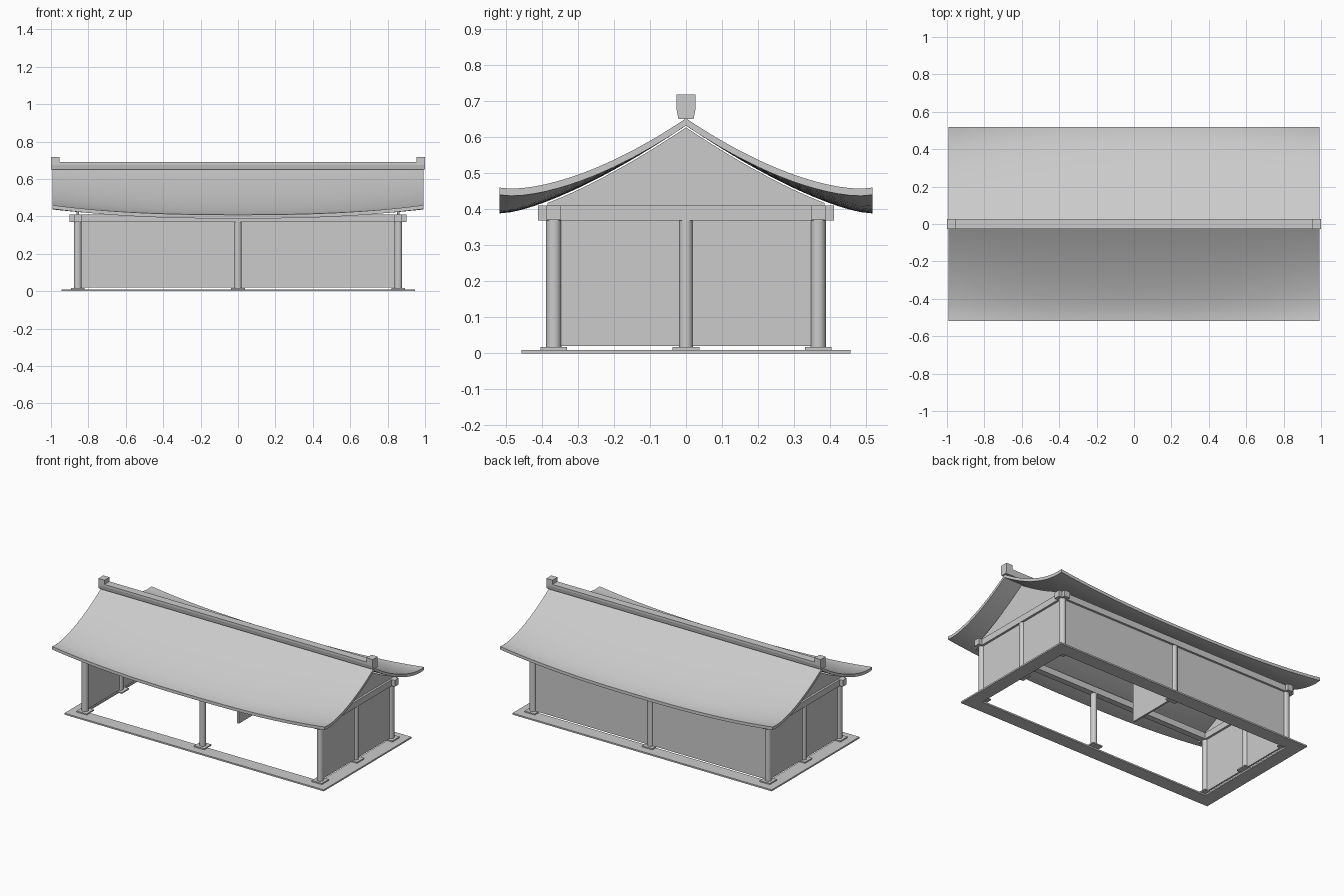
import bpy, bmesh, math

if "Cube" in bpy.data.objects:
    bpy.data.objects.remove(bpy.data.objects["Cube"])

mat = bpy.data.materials.new("light_grey")
mat.diffuse_color = (0.6, 0.6, 0.6, 1)
mat.use_nodes = True
mat.node_tree.nodes["Principled BSDF"].inputs["Base Color"].default_value = mat.diffuse_color


def finish(name, bm, smooth=False):
    bmesh.ops.recalc_face_normals(bm, faces=bm.faces)
    me = bpy.data.meshes.new(name)
    bm.to_mesh(me)
    bm.free()
    me.materials.append(mat)
    ob = bpy.data.objects.new(name, me)
    bpy.context.collection.objects.link(ob)
    if smooth:
        bpy.ops.object.select_all(action='DESELECT')
        ob.select_set(True)
        bpy.context.view_layer.objects.active = ob
        bpy.ops.object.shade_smooth_by_angle(angle=math.radians(30))
    return ob


def box(name, x0, x1, y0, y1, z0, z1):
    bm = bmesh.new()
    bmesh.ops.create_cube(bm, size=1)
    for v in bm.verts:
        v.co = (x1 if v.co.x > 0 else x0, y1 if v.co.y > 0 else y0,
                z1 if v.co.z > 0 else z0)
    return finish(name, bm)


def prism(name, profile, x0, x1):
    """Extrude a y-z outline along x."""
    bm = bmesh.new()
    a = [bm.verts.new((x0, y, z)) for y, z in profile]
    f = bm.faces.new(a)
    r = bmesh.ops.extrude_face_region(bm, geom=[f], use_keep_orig=True)
    for v in r["geom"]:
        if isinstance(v, bmesh.types.BMVert):
            v.co.x = x1
    return finish(name, bm)


CX, CY = 0.857, 0.367     # column grid
THICK = 0.02              # roof thickness
EAVE, RX = 0.518, 0.993   # roof half sizes


def roof_z(x, y):
    y = abs(y)
    end = 0.457 + 0.195 * abs(1 - y / 0.48) ** 1.65
    return end - 0.052 * (y / 0.52) ** 2 * (1 - abs(x / RX) ** 2.5)


# ground ring
box("ground_strip_front", -0.945, 0.945, -0.457, -0.367, 0, 0.01)
box("ground_strip_back", -0.945, 0.945, 0.367, 0.457, 0, 0.01)
for side, s in (("left", -1), ("right", 1)):
    xs = sorted((s * 0.945, s * 0.855))
    box("ground_strip_" + side, *xs, -0.367, 0.367, 0, 0.01)

# columns on square footings, none in the middle of the room
for ix, nx in ((-1, "left"), (0, "middle"), (1, "right")):
    for iy, ny in ((-1, "front"), (0, "centre"), (1, "back")):
        if ix == 0 and iy == 0:
            continue
        x, y = ix * CX, iy * CY
        box(f"footing_{ny}_{nx}", x - .037, x + .037, y - .037, y + .037, 0.01, 0.018)
        bm = bmesh.new()
        r = 0.021 if ix and iy else 0.019
        bmesh.ops.create_cone(bm, cap_ends=True, segments=20, radius1=r, radius2=r, depth=0.357)
        bmesh.ops.translate(bm, verts=bm.verts, vec=(x, y, 0.1965))
        finish(f"column_{ny}_{nx}", bm, True)

# crossing beams on top of the columns
for n, s in (("front", -1), ("back", 1)):
    box("beam_" + n, -0.9, 0.9, s * CY - 0.02, s * CY + 0.02, 0.37, 0.411)
for n, s in (("left", -1), ("right", 1)):
    box("beam_" + n, s * CX - 0.02, s * CX + 0.02, -0.41, 0.41, 0.369, 0.41)

# walls: back, both ends and a half-depth partition, front is open
W = 0.006
box("back_wall", -CX, CX, CY - W, CY + W, 0.02, 0.372)
for n, s in (("left", -1), ("right", 1)):
    box("end_wall_" + n, s * CX - W, s * CX + W, -CY, CY, 0.02, 0.372)
box("partition_wall", -W, W, 0, CY, 0.02, 0.372)

# gables under the roof curve
ys = [-0.385 + 0.77 * i / 20 for i in range(21)]
outline = [(y, roof_z(0, y) - THICK - 0.005) for y in ys]
outline += [(0.385, 0.405), (-0.385, 0.405)]
for n, s in (("left", -1), ("right", 1)):
    prism("gable_" + n, outline, s * CX - W, s * CX + W)

# curved roof shell with lifted corners
NX, NY = 28, 32
bm = bmesh.new()
layers = []
for dz in (0, -THICK):
    grid = []
    for i in range(NX + 1):
        x = RX * (2 * i / NX - 1)
        row = []
        for j in range(NY + 1):
            y = EAVE * (2 * j / NY - 1)
            row.append(bm.verts.new((x, y, roof_z(x, y) + dz)))
        grid.append(row)
    for i in range(NX):
        for j in range(NY):
            bm.faces.new((grid[i][j], grid[i + 1][j], grid[i + 1][j + 1], grid[i][j + 1]))
    layers.append(grid)
top, bot = layers
for i in (0, NX):
    for j in range(NY):
        bm.faces.new((top[i][j], top[i][j + 1], bot[i][j + 1], bot[i][j]))
for j in (0, NY):
    for i in range(NX):
        bm.faces.new((top[i][j], top[i + 1][j], bot[i + 1][j], bot[i][j]))
finish("roof", bm, True)


# ridge bar with raised end blocks
def ridge_outline(z):
    return [(-.021, .65), (.021, .65), (.026, .675), (.026, z), (-.026, z), (-.026, .675)]


prism("ridge_bar", ridge_outline(0.69), -0.955, 0.955)
for n, s in (("left", -1), ("right", 1)):
    prism("ridge_end_" + n, ridge_outline(0.718), s * 0.955, s * 1.0)
